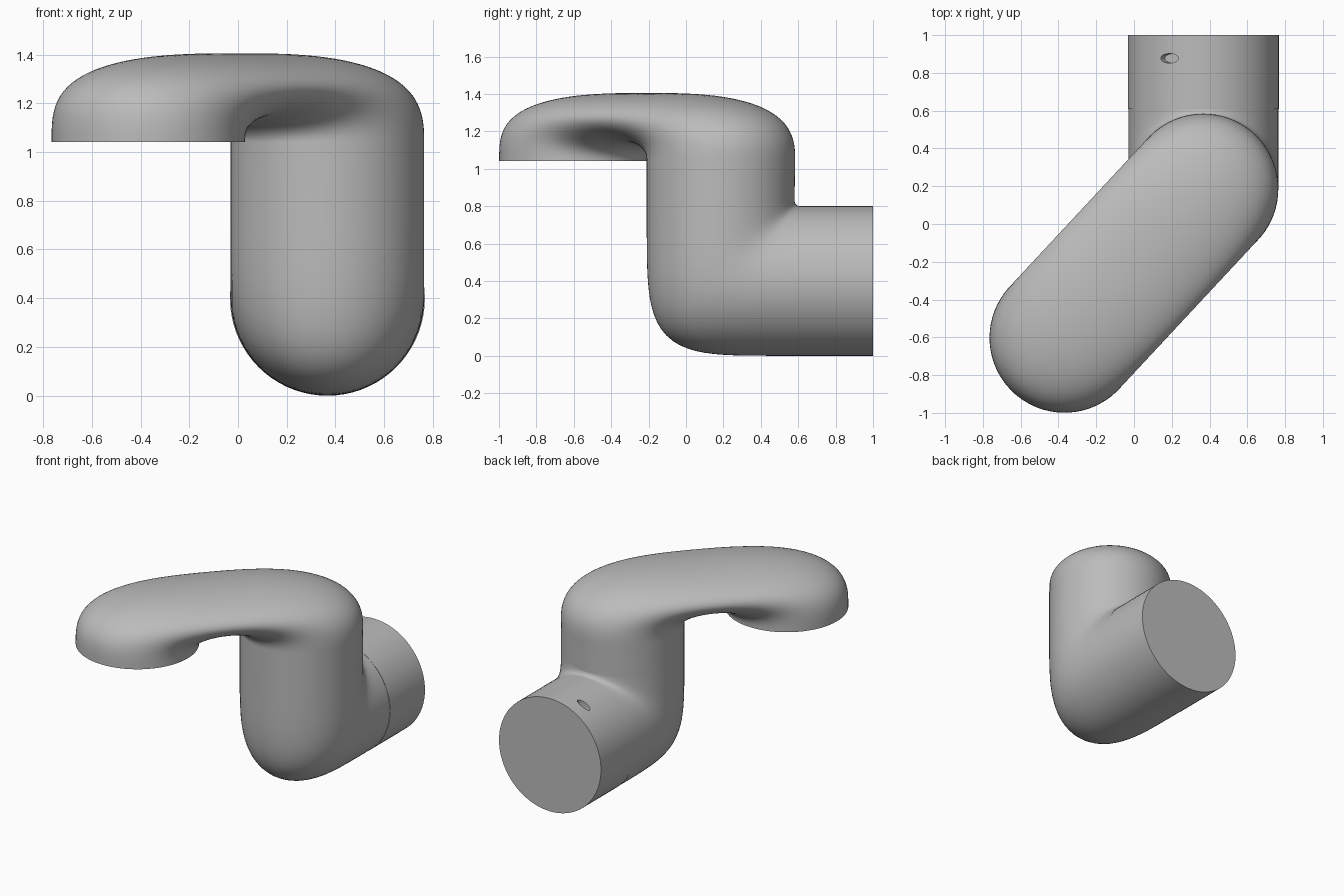
import bpy, bmesh, math
from mathutils import Vector, Matrix

SEG = 72
R = 0.397                       # pipe radius
PIPE = Vector((0.367, 0.187, 0))    # axis of the upright pipe
SPOUT = Vector((-0.368, -0.602, 0))  # axis of the outlet
SEAM_Y = 0.61

cube = bpy.data.objects.get("Cube")
if cube:
    bpy.data.objects.remove(cube, do_unlink=True)

metal = bpy.data.materials.new("grey_metal")
metal.use_nodes = True
GREY = (0.5, 0.5, 0.5, 1)
metal.diffuse_color = GREY
metal.node_tree.nodes["Principled BSDF"].inputs["Base Color"].default_value = GREY


def make_object(name, bm):
    bmesh.ops.recalc_face_normals(bm, faces=bm.faces)
    mesh = bpy.data.meshes.new(name)
    bm.to_mesh(mesh)
    bm.free()
    mesh.materials.append(metal)
    obj = bpy.data.objects.new(name, mesh)
    bpy.context.collection.objects.link(obj)
    return obj


def smooth(obj):
    bpy.ops.object.select_all(action='DESELECT')
    obj.select_set(True)
    bpy.context.view_layer.objects.active = obj
    bpy.ops.object.shade_smooth_by_angle(angle=math.radians(40))


def reach(c, s, a, b, n):
    """Distance from the centre to a superellipse along direction (c, s)."""
    return (abs(c / a) ** n + abs(s / b) ** n) ** (-1 / n)


def bend(pivot, start, end, lateral, sweep, inner, outer, steps, twist=0):
    """Elliptical rings turning about a pivot, between inner and outer curves."""
    rings = []
    for i in range(steps + 1):
        phi = sweep * i / steps
        theta = math.atan2(outer[1] * math.sin(phi), outer[0] * math.cos(phi))
        c, s = math.cos(theta), math.sin(theta)
        direction = start * c + end * s
        blend = i / steps
        power = outer[2] * (1 - blend) + outer[3] * blend
        near = reach(c, s, inner[0], inner[1], 2)
        far = reach(c, s, outer[0], outer[1], power)
        centre = pivot + direction * (near + far) / 2
        ring = []
        for k in range(SEG):
            a = math.tau * k / SEG + twist
            ring.append(centre + direction * math.cos(a) * (far - near) / 2
                        + lateral * math.sin(a) * R)
        rings.append(ring)
    return rings


X, Y, Z = Vector((1, 0, 0)), Vector((0, 1, 0)), Vector((0, 0, 1))

# Lower elbow: from the wall pipe round to the upright pipe
pivot = Vector((PIPE.x, SEAM_Y, 0.83))
rings = bend(pivot, -Z, -Y, X, math.pi / 2, (0.03, 0.03),
             (0.83, SEAM_Y - PIPE.y + R, 5, 5), 36)

# Upper arm: U-bend from the upright pipe over to the outlet
gap = PIPE - SPOUT
away = gap.normalized()
side = Vector((-away.y, away.x, 0))
middle = (PIPE + SPOUT) / 2 + Z * 1.04
half = gap.length / 2
twist = -math.pi / 2 - math.atan2(away.y, away.x)
rings += bend(middle, away, Z, side, math.pi, (half - R, 0.09),
              (half + R, 0.365, 2.8, 3.3), 72, twist)

bm = bmesh.new()
loops = [[bm.verts.new(p) for p in ring] for ring in rings]
for low, high in zip(loops, loops[1:]):
    for k in range(SEG):
        j = (k + 1) % SEG
        bm.faces.new((low[k], low[j], high[j], high[k]))
bm.faces.new(loops[0])
bm.faces.new(loops[-1])
body = make_object("spout_body", bm)
smooth(body)


def cylinder(name, radius, depth, matrix):
    bm = bmesh.new()
    bmesh.ops.create_cone(bm, cap_ends=True, segments=SEG, radius1=radius,
                          radius2=radius, depth=depth, matrix=matrix)
    return make_object(name, bm)


# Wall pipe with a small slanted screw hole
length = 1 - SEAM_Y
wall_pipe = cylinder("wall_pipe", 0.4, length,
                     Matrix.Translation((PIPE.x, 1 - length / 2, 0.4))
                     @ Matrix.Rotation(math.pi / 2, 4, 'X'))
cutter = cylinder("screw_hole_cutter", 0.025, 0.2,
                  Matrix.Translation((0.187, 0.877, 0.757))
                  @ Matrix.Rotation(math.radians(-27), 4, 'Y')
                  @ Matrix.Diagonal((2.1, 1, 0.5, 1)))
cutter.hide_render = True
cutter.hide_viewport = True
hole = wall_pipe.modifiers.new("screw_hole", 'BOOLEAN')
hole.operation = 'DIFFERENCE'
hole.solver = 'EXACT'
hole.object = cutter
bpy.context.view_layer.objects.active = wall_pipe
bpy.ops.object.modifier_apply(modifier=hole.name)
bpy.data.objects.remove(cutter, do_unlink=True)
smooth(wall_pipe)
